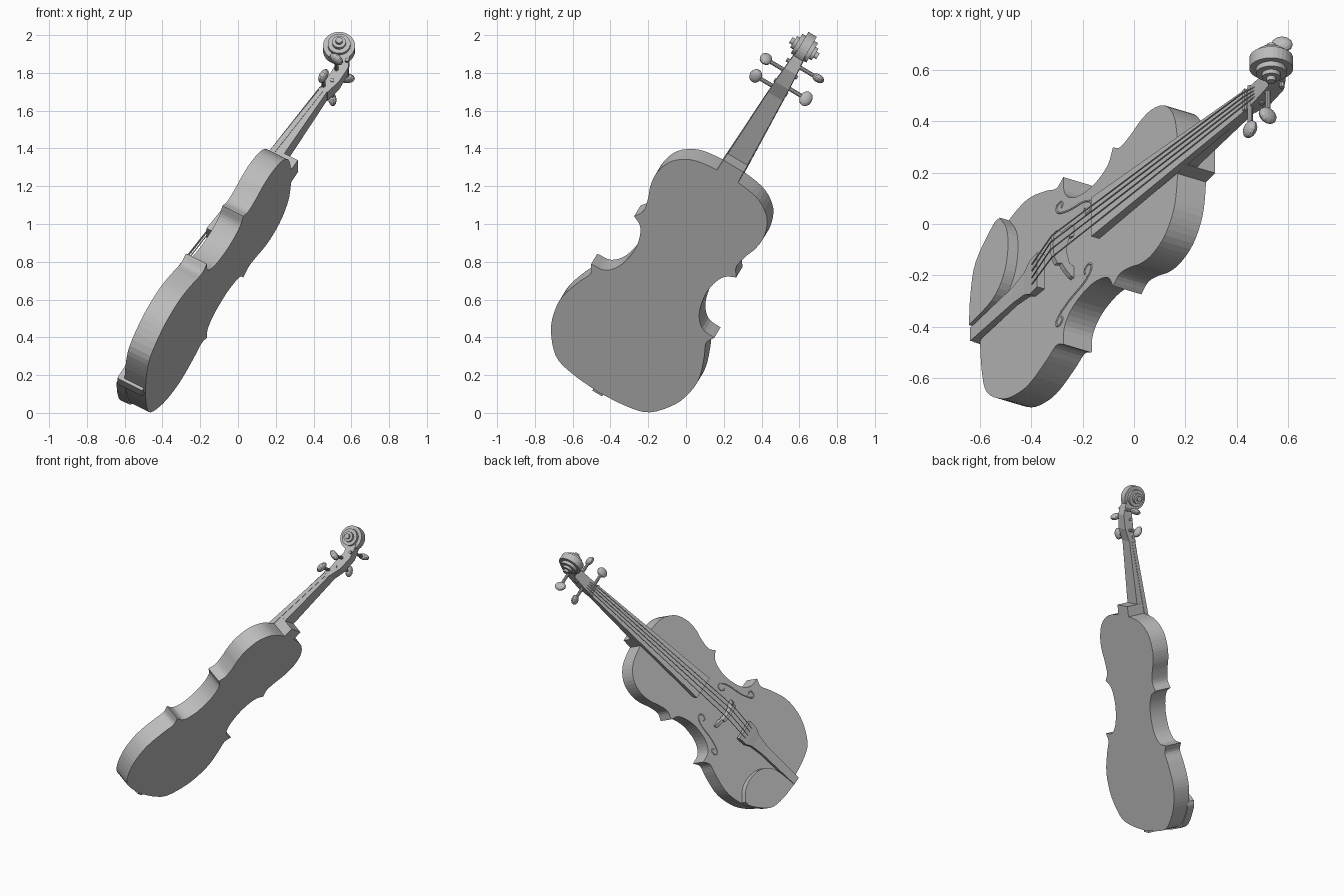
import bpy, bmesh, math
from mathutils import Matrix, Vector

if "Cube" in bpy.data.objects:
    bpy.data.objects.remove(bpy.data.objects["Cube"])

# Instrument frame: X across, Y up the neck, Z out of the soundboard
across = Vector((0, -0.8575, 0.5145))
along = Vector((0.501, 0.445, 0.742)).normalized()
out = across.cross(along).normalized()
FRAME = Matrix((across, along, out)).transposed().to_4x4()
FRAME.translation = across * 0.456
BACK, TOP = 0.352, 0.48

grey = bpy.data.materials.new("plain_grey")
grey.use_nodes = True
grey.diffuse_color = (0.5, 0.5, 0.5, 1)
grey.node_tree.nodes["Principled BSDF"].inputs["Base Color"].default_value = (0.5, 0.5, 0.5, 1)


def link(name, data):
    ob = bpy.data.objects.new(name, data)
    data.materials.append(grey)
    bpy.context.collection.objects.link(ob)
    ob.matrix_world = FRAME
    return ob


def finish(name, bm):
    bmesh.ops.recalc_face_normals(bm, faces=bm.faces)
    me = bpy.data.meshes.new(name)
    bm.to_mesh(me)
    bm.free()
    return link(name, me)


def skin(name, rings):
    """Join closed rings of points into a capped solid."""
    bm = bmesh.new()
    loops = [[bm.verts.new(p) for p in r] for r in rings]
    n = len(loops[0])
    for a, b in zip(loops, loops[1:]):
        for i in range(n):
            j = (i + 1) % n
            bm.faces.new((a[i], a[j], b[j], b[i]))
    bm.faces.new(loops[0])
    bm.faces.new(loops[-1])
    return finish(name, bm)


def plate(name, pts, z0, z1):
    return skin(name, [[(x, y, z) for x, y in pts] for z in (z0, z1)])


def beam(name, sections):
    """Sections are (position along, half width, low, high)."""
    return skin(name, [[(-w, y, a), (w, y, a), (w, y, b), (-w, y, b)]
                       for y, w, a, b in sections])


def spline(pts, steps=4):
    """Smooth path through the points."""
    p = [Vector(q) for q in pts]
    p = [2 * p[0] - p[1]] + p + [2 * p[-1] - p[-2]]
    res = []
    for a, b, c, d in zip(p, p[1:], p[2:], p[3:]):
        for k in range(steps):
            t = k / steps
            res.append(0.5 * (2 * b + (c - a) * t + (2 * a - 5 * b + 4 * c - d) * t * t
                              + (3 * b - a - 3 * c + d) * t ** 3))
    return res + [p[-2]]


def wire(name, pts, radius):
    cu = bpy.data.curves.new(name, 'CURVE')
    cu.dimensions = '3D'
    cu.bevel_depth = radius
    cu.bevel_resolution = 1
    cu.use_fill_caps = True
    s = cu.splines.new('POLY')
    s.points.add(len(pts) - 1)
    for q, p in zip(s.points, pts):
        q.co = (*p, 1)
    return link(name, cu)


def rod(name, radius, x0, x1, y, z, sides=20):
    ring = [(math.cos(2 * math.pi * i / sides) * radius, math.sin(2 * math.pi * i / sides) * radius)
            for i in range(sides)]
    return skin(name, [[(x, y + a, z + b) for a, b in ring] for x in (x0, x1)])


# Body: lower bout, waist and upper bout, mirrored
lower = [(0, -.372), (.17, -.356), (.29, -.315), (.385, -.19), (.42, -.07), (.42, .03),
         (.385, .15), (.357, .225), (.38, .279)]
waist = [(.38, .279), (.3, .29), (.245, .36), (.222, .47), (.23, .56), (.26, .63), (.315, .665)]
upper = [(.315, .665), (.287, .72), (.3, .8), (.325, .88), (.33, .97), (.295, 1.07),
         (.21, 1.14), (.1, 1.165), (0, 1.17)]
half = spline(lower)[:-1] + spline(waist)[:-1] + spline(upper)
outline = [(p.x, p.y) for p in half] + [(-p.x, p.y) for p in reversed(half[1:-1])]
plate("body", outline, BACK, TOP)

# Neck, heel and fingerboard
beam("heel", [(1.12, .068, BACK, TOP), (1.24, .062, BACK, TOP)])
beam("neck", [(1.15, .062, .435, .5), (1.25, .06, .435, .497), (1.69, .045, .435, .462)])
beam("fingerboard", [(.62, .088, .515, .552), (1.68, .048, .455, .478)])
beam("nut", [(1.68, .047, .45, .484), (1.695, .047, .45, .484)])

# Pegbox and scroll
beam("pegbox", [(1.69, .046, .432, .475), (1.78, .043, .412, .478), (1.88, .036, .415, .482),
                (1.94, .03, .44, .53), (1.99, .028, .47, .56)])
for k, (radius, w) in enumerate([(.085, .026), (.06, .048), (.036, .066), (.018, .084)]):
    rod("scroll_step_%d" % k, radius, -w, w, 1.98, .528, 28)

# Tuning pegs
for k, (side, y, z) in enumerate([(1, 1.715, .47), (-1, 1.767, .447), (1, 1.84, .463), (-1, 1.915, .442)]):
    rod("peg_shaft_%d" % k, .011, -side * .05, side * .12, y, z, 10)
    bm = bmesh.new()
    bmesh.ops.create_uvsphere(bm, u_segments=12, v_segments=8, radius=1)
    bmesh.ops.scale(bm, vec=(.034, .042, .022), verts=bm.verts)
    bmesh.ops.rotate(bm, cent=(0, 0, 0), matrix=Matrix.Rotation(k * .7, 3, 'X'), verts=bm.verts)
    bmesh.ops.translate(bm, vec=(side * .145, y, z), verts=bm.verts)
    finish("peg_knob_%d" % k, bm)

# Tailpiece, end strap and chin rest
beam("tailpiece", [(-.385, .03, .485, .515), (-.05, .036, .495, .52), (.05, .05, .497, .525),
                   (.1, .075, .5, .53), (.17, .078, .5, .535)])
beam("end_strap", [(-.387, .03, BACK + .01, .5), (-.36, .03, BACK + .01, .5)])
rest_outer = spline([(-.035, -.378), (-.17, -.366), (-.295, -.325), (-.39, -.195), (-.4, -.14)])
rest_inner = spline([(-.4, -.14), (-.32, -.085), (-.22, -.075), (-.12, -.11), (-.055, -.2), (-.035, -.378)])
plate("chin_rest", [(p.x, p.y) for p in rest_outer[:-1] + rest_inner[:-1]], TOP - .01, .525)

# Bridge with feet and arched top
half_bridge = [(0, .575), (.05, .57), (.075, .555), (.07, .535), (.09, .52), (.115, .495), (.12, TOP),
               (.07, TOP), (.06, .5), (0, .515)]
ring = half_bridge + [(-x, z) for x, z in reversed(half_bridge[1:-1])]
skin("bridge", [[(x, y, z) for x, z in ring] for y in (.34, .362)])

# Strings
for k in range(4):
    s = k - 1.5
    crown = .58 - .003 * s * s
    wire("string_%d" % k, [(s * .03, .13, .535), (s * .033, .351, crown),
                           (s * .02, 1.688, .487), (s * .012, 1.8, .47)], .0028)

# Sound holes: thin scrolled lines with round ends
for side, label in ((-1, "left"), (1, "right")):
    path = spline([(.15, .45), (.135, .445), (.118, .465), (.125, .495), (.155, .495), (.185, .44),
                   (.205, .33), (.235, .245), (.265, .225), (.278, .255), (.262, .275), (.248, .265)])
    wire("sound_hole_" + label, [(side * p.x, p.y, TOP) for p in path], .004)
